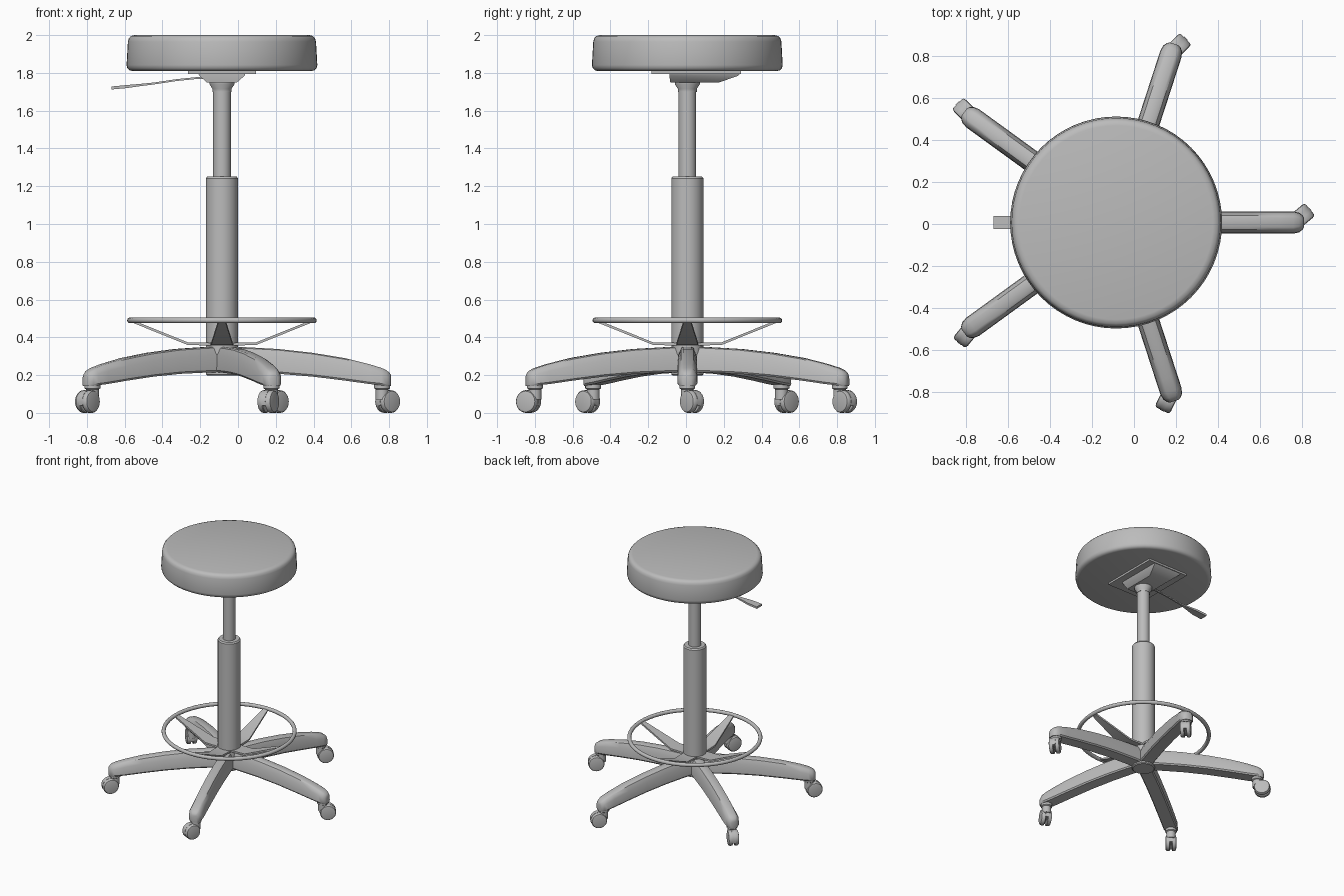
import bpy
import bmesh
import math
from mathutils import Matrix, Vector

cube = bpy.data.objects.get("Cube")
if cube:
    bpy.data.objects.remove(cube, do_unlink=True)

AXIS = Matrix.Translation((-0.085, 0.007, 0))  # centre line of the stool

grey = bpy.data.materials.new("plain_grey")
GREY = (0.5, 0.5, 0.5, 1)
grey.diffuse_color = GREY
grey.use_nodes = True
grey.node_tree.nodes["Principled BSDF"].inputs["Base Color"].default_value = GREY


def finish(obj, angle=35):
    obj.data.materials.append(grey)
    bpy.ops.object.select_all(action="DESELECT")
    obj.select_set(True)
    bpy.context.view_layer.objects.active = obj
    bpy.ops.object.shade_smooth_by_angle(angle=math.radians(angle))
    return obj


def loft(name, rings, matrix=AXIS):
    """Skin a list of equal-length point rings and cap both ends."""
    bm = bmesh.new()
    loops = [[bm.verts.new(p) for p in ring] for ring in rings]
    n = len(loops[0])
    for a, b in zip(loops, loops[1:]):
        for i in range(n):
            j = (i + 1) % n
            bm.faces.new((a[i], a[j], b[j], b[i]))
    bm.faces.new(loops[0])
    bm.faces.new(loops[-1])
    bmesh.ops.recalc_face_normals(bm, faces=bm.faces)
    mesh = bpy.data.meshes.new(name)
    bm.to_mesh(mesh)
    bm.free()
    mesh.transform(matrix)
    obj = bpy.data.objects.new(name, mesh)
    bpy.context.collection.objects.link(obj)
    return finish(obj)


def lathe(name, profile, matrix=AXIS, segs=32):
    """Revolve (radius, z) points around z."""
    turn = [2 * math.pi * i / segs for i in range(segs)]
    return loft(name, [[(r * math.cos(t), r * math.sin(t), z) for t in turn]
                       for r, z in profile], matrix)


def rect(x0, x1, y0, y1, z):
    return [(x0, y0, z), (x1, y0, z), (x1, y1, z), (x0, y1, z)]


def spin(deg):
    return Matrix.Rotation(math.radians(deg), 4, "Z")


# Cushioned seat with rounded rims
lathe("seat", [(0.475, 1.81), (0.49, 1.814), (0.501, 1.825), (0.505, 1.842),
               (0.498, 1.965), (0.493, 1.983), (0.482, 1.995), (0.462, 2.0)], segs=64)

# Mounting plate and wedge-shaped tilt housing under the seat
loft("mounting_plate", [rect(-0.18, 0.18, -0.19, 0.285, 1.812),
                        rect(-0.18, 0.18, -0.19, 0.285, 1.795)])
loft("tilt_housing", [rect(-0.125, 0.125, -0.095, 0.28, 1.797),
                      rect(-0.12, 0.12, -0.095, 0.27, 1.785),
                      rect(-0.08, 0.08, -0.09, 0.17, 1.75)])

# Gas-lift column
lathe("collar", [(0.05, 1.70), (0.05, 1.715), (0.066, 1.74), (0.066, 1.752)])
lathe("lift_rod", [(0.047, 1.22), (0.047, 1.75)])
lathe("column_sleeve", [(0.085, 0.34), (0.085, 1.242), (0.077, 1.252)])
lathe("base_hub", [(0.078, 0.198), (0.085, 0.204), (0.085, 0.345)])

# Height lever: thin bent rod flowing into a flared paddle (x, z, half width, half height)
lever = [(-0.02, 1.775, 0.006, 0.005), (-0.14, 1.772, 0.006, 0.005),
         (-0.24, 1.762, 0.006, 0.005), (-0.36, 1.744, 0.007, 0.005),
         (-0.43, 1.736, 0.018, 0.006), (-0.50, 1.728, 0.03, 0.008),
         (-0.585, 1.72, 0.032, 0.008)]
loft("height_lever", [[(x, -w, z - h), (x, w, z - h), (x, w, z + h), (x, -w, z + h)]
                      for x, z, w, h in lever])

# Foot ring with four flat tapered spokes
bpy.ops.mesh.primitive_torus_add(major_radius=0.487, minor_radius=0.015,
                                 major_segments=64, minor_segments=12)
ring = bpy.context.object
ring.name = "foot_ring"
ring.data.transform(AXIS @ Matrix.Translation((0, 0, 0.49)))
finish(ring, 60)

spoke = [(0.05, 0.364, 0.06), (0.18, 0.366, 0.057), (0.47, 0.483, 0.02)]
for k in range(4):
    loft(f"foot_ring_spoke_{k + 1}",
         [[(x, -w, z - 0.007), (x, w, z - 0.007), (x, w, z + 0.007), (x, -w, z + 0.007)]
          for x, z, w in spoke], AXIS @ spin(90 * k))

# Base legs: arched beam, (radius, underside z, top z, width factor)
stations = [(0.0, 0.215, 0.35, 1), (0.12, 0.214, 0.348, 1), (0.3, 0.207, 0.338, 1),
            (0.48, 0.192, 0.318, 1), (0.65, 0.171, 0.29, 1), (0.78, 0.153, 0.258, 1),
            (0.845, 0.146, 0.238, 1), (0.872, 0.143, 0.225, 0.88),
            (0.888, 0.142, 0.212, 0.65), (0.895, 0.142, 0.20, 0.4)]


def leg_section(x, low, top, f):
    mid = low + 0.66 * (top - low)
    half = [(0.045, low), (0.053, low + 0.01), (0.05, mid), (0.034, top - 0.006), (0.022, top)]
    right = [(x, w * f, z) for w, z in half]
    left = [(x, -w * f, z) for w, z in reversed(half)]
    return right + left


def caster(tag, matrix):
    """Twin-wheel swivel caster; stem at the local origin, trailing along +x."""
    trail, radius = 0.038, 0.06
    lathe(f"caster_stem_{tag}", [(0.034, 0.07), (0.034, 0.125), (0.042, 0.13), (0.042, 0.19)],
          matrix, 20)
    # Hood between the wheels
    arc = [math.radians(a) for a in range(-20, 201, 20)]
    loft(f"caster_hood_{tag}",
         [[(trail + 0.062 * math.cos(a), y, radius + 0.062 * math.sin(a)) for a in arc]
          for y in (-0.012, 0.012)], matrix)
    # Wheels
    for side, sign in (("left", 1), ("right", -1)):
        place = matrix @ Matrix.Translation((trail, 0, radius)) @ \
            Matrix.Rotation(math.radians(-90 * sign), 4, "X")
        lathe(f"caster_wheel_{side}_{tag}",
              [(0.056, 0.008), (radius, 0.011), (radius, 0.029), (0.055, 0.037), (0.043, 0.04)],
              place, 24)


swivels = [40, 45, 135, 231, 244]
for k, heading in enumerate(swivels):
    turn = AXIS @ spin(72 * k)
    loft(f"base_leg_{k + 1}", [leg_section(*s) for s in stations], turn)
    tip = turn @ Vector((0.848, 0, 0))
    caster(k + 1, Matrix.Translation(tip) @ spin(heading))
